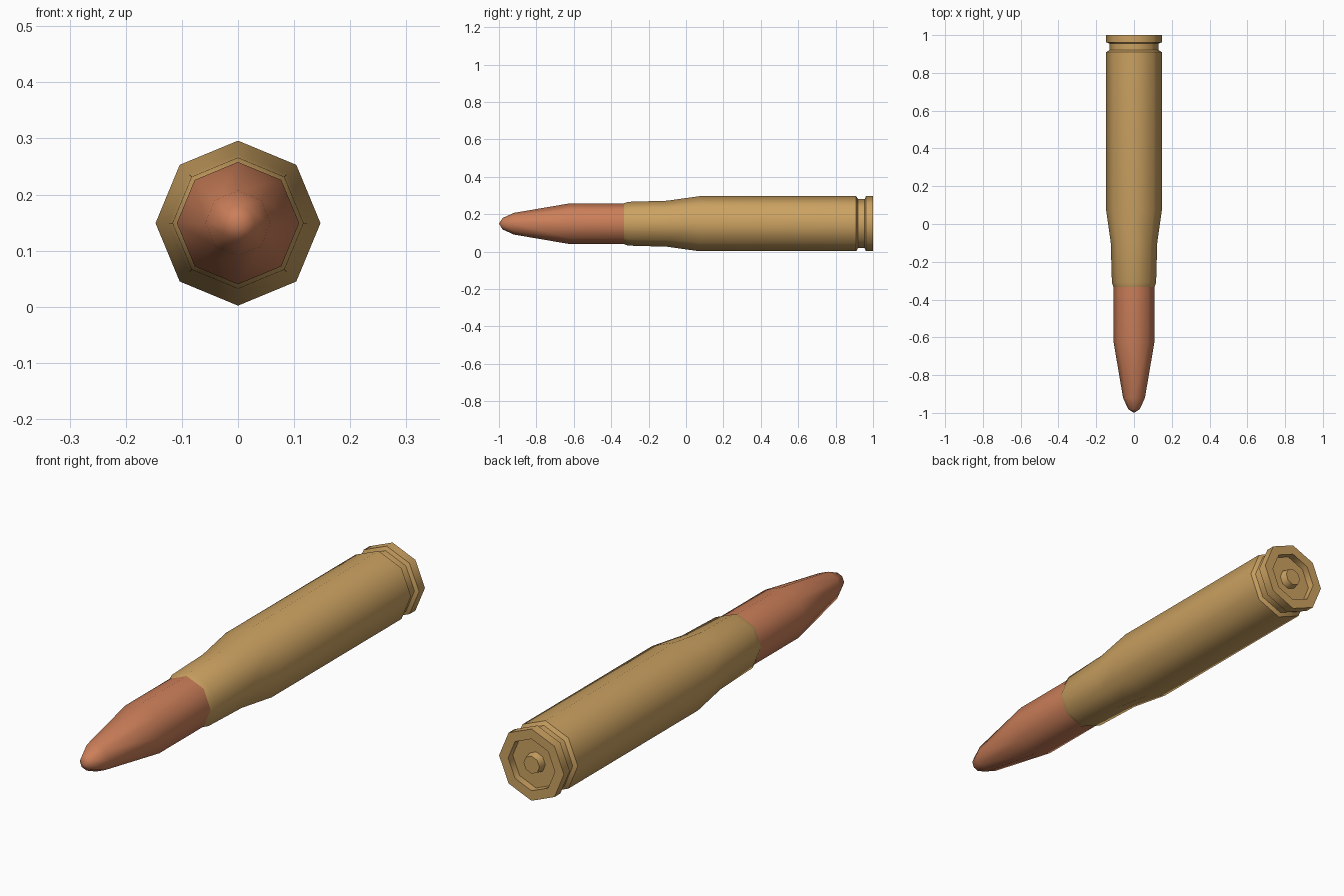
import bpy, bmesh, math

if "Cube" in bpy.data.objects:
    bpy.data.objects.remove(bpy.data.objects["Cube"])

SIDES = 8
CENTRE_Z = 0.149


def material(name, color):
    m = bpy.data.materials.new(name)
    m.diffuse_color = color
    m.use_nodes = True
    m.node_tree.nodes["Principled BSDF"].inputs["Base Color"].default_value = m.diffuse_color
    return m


def lathe(name, profile, mat):
    """Spin (y, radius) points around the long axis; a zero radius makes a pole."""
    bm = bmesh.new()
    rings = []
    for y, r in profile:
        count = SIDES if r > 0 else 1
        ring = []
        for i in range(count):
            a = 2 * math.pi * i / SIDES
            ring.append(bm.verts.new((r * math.cos(a), y, CENTRE_Z + r * math.sin(a))))
        rings.append(ring)
    for a, b in zip(rings, rings[1:]):
        for i in range(SIDES):
            j = (i + 1) % SIDES
            corners = [a[i % len(a)], a[j % len(a)], b[j % len(b)], b[i % len(b)]]
            bm.faces.new(list(dict.fromkeys(corners)))
    bmesh.ops.recalc_face_normals(bm, faces=bm.faces)
    mesh = bpy.data.meshes.new(name)
    bm.to_mesh(mesh)
    bm.free()
    mesh.materials.append(mat)
    obj = bpy.data.objects.new(name, mesh)
    bpy.context.collection.objects.link(obj)
    # Smooth long sides, sharp steps
    bpy.ops.object.select_all(action='DESELECT')
    obj.select_set(True)
    bpy.context.view_layer.objects.active = obj
    bpy.ops.object.shade_smooth_by_angle(angle=math.radians(50))
    return obj


brass = material("brass", (0.60, 0.36, 0.12, 1))
copper = material("copper", (0.60, 0.21, 0.10, 1))

# Case: mouth, neck, shoulder, body, extractor groove, rim, recessed base, primer
lathe("case", [
    (-0.335, 0.0), (-0.335, 0.108), (-0.31, 0.117), (-0.10, 0.123),
    (0.07, 0.147), (0.91, 0.147), (0.92, 0.131), (0.955, 0.131),
    (0.962, 0.147), (1.0, 0.147), (1.0, 0.106), (0.97, 0.106),
    (0.97, 0.042), (1.0, 0.036), (1.0, 0.0),
], brass)

# Bullet: straight shank, taper, rounded tip
lathe("bullet", [
    (-0.33, 0.0), (-0.33, 0.109), (-0.62, 0.109), (-0.92, 0.058),
    (-0.98, 0.031), (-1.0, 0.0),
], copper)
